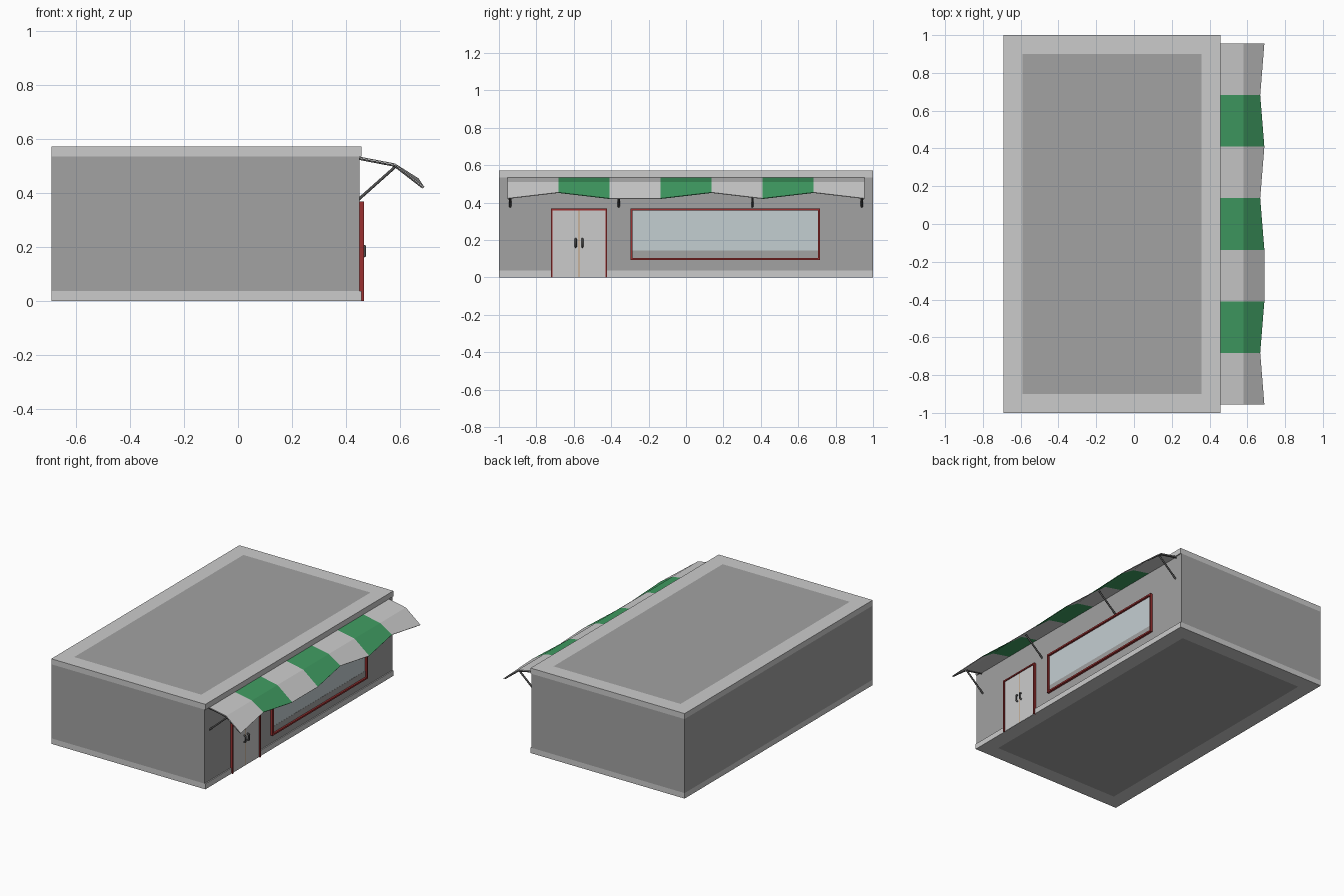
import bpy, bmesh
from mathutils import Vector

if "Cube" in bpy.data.objects:
    bpy.data.objects.remove(bpy.data.objects["Cube"])


def material(name, rgb):
    m = bpy.data.materials.new(name)
    m.diffuse_color = (*rgb, 1)
    m.use_nodes = True
    m.node_tree.nodes["Principled BSDF"].inputs["Base Color"].default_value = m.diffuse_color
    return m


RED = material("red", (0.33, 0.03, 0.03))
GREEN = material("green", (0.05, 0.33, 0.12))
WHITE = material("light_grey", (0.55, 0.55, 0.55))
WALL = material("wall_grey", (0.36, 0.36, 0.36))
GLASS = material("glass", (0.55, 0.62, 0.64))
DARK = material("dark_metal", (0.08, 0.08, 0.08))
TAN = material("tan", (0.55, 0.33, 0.17))


def finish(name, bm, mats):
    bmesh.ops.recalc_face_normals(bm, faces=bm.faces)
    me = bpy.data.meshes.new(name)
    bm.to_mesh(me)
    bm.free()
    for m in mats:
        me.materials.append(m)
    ob = bpy.data.objects.new(name, me)
    bpy.context.collection.objects.link(ob)
    return ob


def add_box(bm, lo, hi):
    lo, hi = Vector(lo), Vector(hi)
    vs = bmesh.ops.create_cube(bm, size=1)["verts"]
    for v in vs:
        v.co = (lo + hi) / 2 + Vector(a * b for a, b in zip(v.co, hi - lo))


def box(name, lo, hi, mat):
    bm = bmesh.new()
    add_box(bm, lo, hi)
    return finish(name, bm, [mat])


def slab(name, z0, z1, sign):
    # Light slab whose outer face carries a darker inset panel
    bm = bmesh.new()
    add_box(bm, (-0.69, -1, z0), (0.457, 1, z1))
    bm.normal_update()
    face = [f for f in bm.faces if f.normal.z * sign > 0.9]
    bmesh.ops.inset_region(bm, faces=face, thickness=0.142)
    face[0].material_index = 1
    finish(name, bm, [WHITE, WALL])


def frame(name, y0, y1, z0, z1, x0, x1, t, bottom=True):
    bm = bmesh.new()
    add_box(bm, (x0, y0, z0), (x1, y0 + t, z1))
    add_box(bm, (x0, y1 - t, z0), (x1, y1, z1))
    add_box(bm, (x0, y0 + t, z1 - t), (x1, y1 - t, z1))
    if bottom:
        add_box(bm, (x0, y0 + t, z0), (x1, y1 - t, z0 + t))
    finish(name, bm, [RED])


def tube(name, pts, r, mat):
    cu = bpy.data.curves.new(name, "CURVE")
    cu.dimensions = "3D"
    cu.bevel_depth, cu.bevel_resolution, cu.use_fill_caps = r, 1, True
    sp = cu.splines.new("POLY")
    sp.points.add(len(pts) - 1)
    for p, c in zip(sp.points, pts):
        p.co = (*c, 1)
    cu.materials.append(mat)
    ob = bpy.data.objects.new(name, cu)
    bpy.context.collection.objects.link(ob)


# Building shell
box("walls", (-0.69, -1, 0.037), (0.45, 1, 0.535), WALL)
slab("base_slab", 0, 0.037, -1)
slab("roof_slab", 0.535, 0.572, 1)

# Double door
frame("door_frame", -0.722, -0.422, 0, 0.368, 0.445, 0.466, 0.009, False)
for side in (-1, 1):
    y = -0.572
    a, b = sorted((y + side * 0.003, y + side * 0.141))
    box("door_leaf", (0.445, a, 0.001), (0.459, b, 0.359), WHITE)
    h = y + side * 0.018
    tube("door_handle", [(0.457, h, 0.163), (0.470, h, 0.168),
                         (0.470, h, 0.202), (0.457, h, 0.207)], 0.006, DARK)
box("door_gap_strip", (0.445, -0.575, 0.001), (0.4595, -0.569, 0.359), TAN)

# Shop window
frame("window_frame", -0.296, 0.716, 0.093, 0.368, 0.445, 0.466, 0.011)
box("window_glass", (0.445, -0.285, 0.145), (0.453, 0.705, 0.357), GLASS)
box("window_lower_panel", (0.445, -0.285, 0.104), (0.454, 0.705, 0.145), WALL)

# Striped awning with a scalloped lower edge
bm = bmesh.new()
raised = (0, 1, 0, 0, 1, 0, 1, 0)
rows = []
for i, up in enumerate(raised):
    y = -0.955 + i * 1.91 / 7
    tip = (0.667, y, 0.453) if up else (0.689, y, 0.421)
    rows.append([bm.verts.new(c) for c in
                 ((0.45, y, 0.533), (0.58, y, 0.508), tip)])
for i in range(7):
    for j in range(2):
        f = bm.faces.new((rows[i][j], rows[i][j + 1],
                          rows[i + 1][j + 1], rows[i + 1][j]))
        f.material_index = i % 2
awning = finish("awning", bm, [WHITE, GREEN])
mod = awning.modifiers.new("thickness", "SOLIDIFY")
mod.thickness, mod.offset = 0.004, 0

# Awning supports
for y in (-0.94, -0.36, 0.355, 0.94):
    tube("awning_strut", [(0.447, y, 0.377), (0.583, y, 0.498)], 0.006, DARK)
for y in (-0.95, 0.95):
    tube("awning_rib", [(0.45, y, 0.526), (0.579, y, 0.501),
                        (0.684, y, 0.420)], 0.004, DARK)
